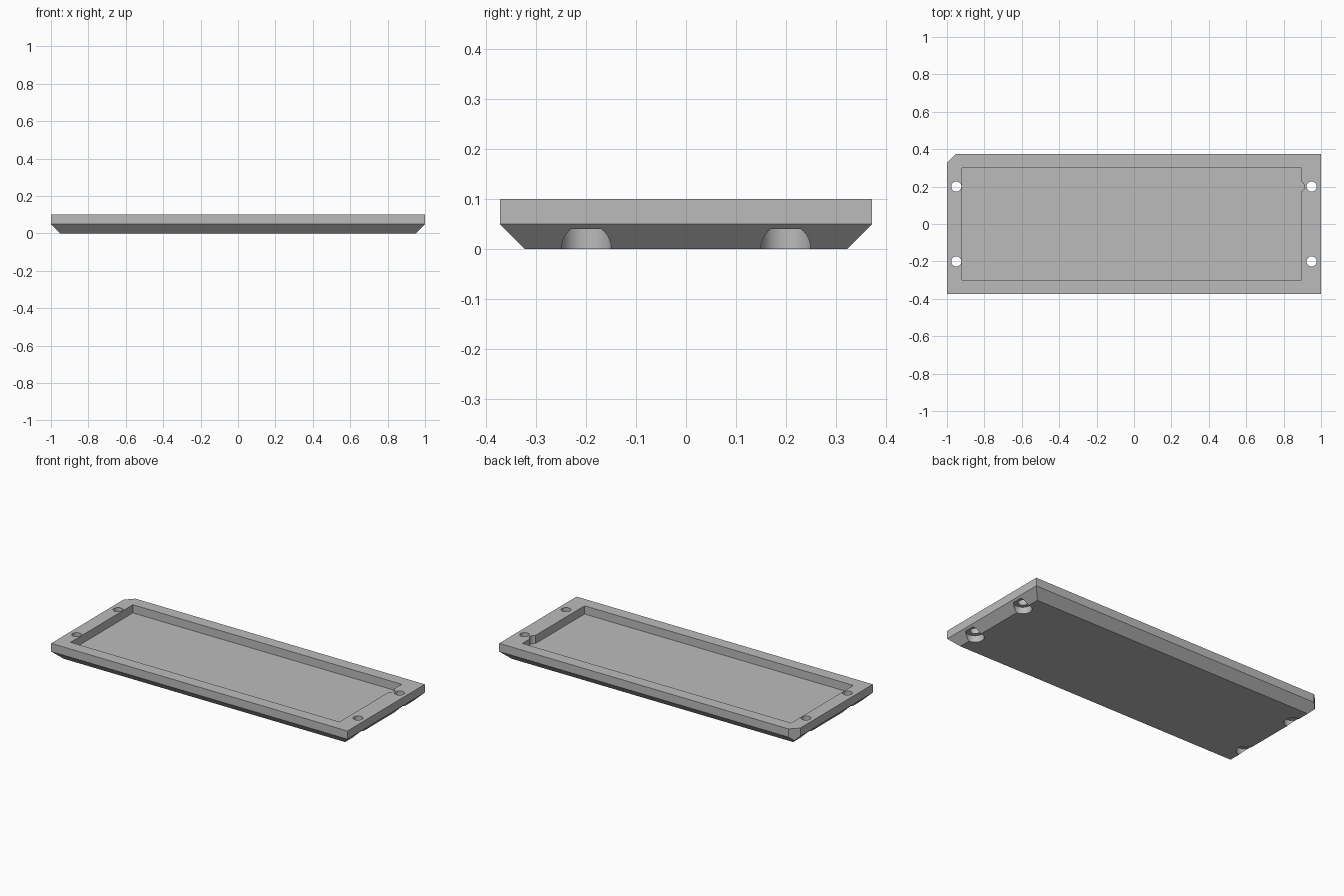
import bpy, bmesh, math

cube = bpy.data.objects.get("Cube")
if cube:
    bpy.data.objects.remove(cube, do_unlink=True)

HALF_X, HALF_Y, HEIGHT, SLOPE = 1.0, 0.373, 0.1, 0.05

grey = bpy.data.materials.new("light_grey")
grey.use_nodes = True
grey.diffuse_color = (0.5, 0.5, 0.5, 1)
grey.node_tree.nodes["Principled BSDF"].inputs["Base Color"].default_value = (0.5, 0.5, 0.5, 1)


def rectangle(x0, x1, y0, y1):
    return [(x0, y0), (x1, y0), (x1, y1), (x0, y1)]


def circle(x, y, radius, sides=32):
    angles = [2 * math.pi * i / sides for i in range(sides)]
    return [(x + radius * math.cos(a), y + radius * math.sin(a)) for a in angles]


def loft(name, sections):
    """Solid through matching horizontal outlines given as (z, points)."""
    bm = bmesh.new()
    rings = [[bm.verts.new((x, y, z)) for x, y in pts] for z, pts in sections]
    bm.faces.new(rings[0][::-1])
    bm.faces.new(rings[-1])
    for low, high in zip(rings, rings[1:]):
        for i in range(len(low)):
            j = (i + 1) % len(low)
            bm.faces.new((low[i], low[j], high[j], high[i]))
    mesh = bpy.data.meshes.new(name)
    bm.to_mesh(mesh)
    bm.free()
    obj = bpy.data.objects.new(name, mesh)
    bpy.context.collection.objects.link(obj)
    return obj


def prism(name, points, z0, z1):
    return loft(name, [(z0, points), (z1, points)])


def inset_outline(d):
    return rectangle(-HALF_X + d, HALF_X - d, -HALF_Y + d, HALF_Y - d)


# Tray body with a sloped underside
tray = loft("tray", [(0, inset_outline(SLOPE)), (SLOPE, inset_outline(0)), (HEIGHT, inset_outline(0))])
tray.data.materials.append(grey)

# Pocket, its round relief, and the clipped back corner
cutters = [
    prism("pocket_cutter", rectangle(-0.92, 0.895, -0.3, 0.3), 0.05, 0.2),
    prism("relief_cutter", circle(0.885, 0.2, 0.027), 0.05, 0.2),
    prism("corner_cutter", [(-1.1, 0.226), (-0.853, 0.473), (-1.1, 0.473)], -0.1, 0.2),
]

# Screw holes with wide recesses underneath
for x in (-0.95, 0.95):
    for y in (-0.2, 0.2):
        cutters.append(prism("hole_cutter", circle(x, y, 0.027), -0.1, 0.2))
        cutters.append(prism("recess_cutter", circle(x, y, 0.05), -0.1, 0.04))

for cutter in cutters:
    cutter.hide_render = True
    cut = tray.modifiers.new(cutter.name, "BOOLEAN")
    cut.operation = "DIFFERENCE"
    cut.solver = "EXACT"
    cut.object = cutter

# Bake the cuts and drop the cutters
bpy.context.view_layer.update()
evaluated = tray.evaluated_get(bpy.context.evaluated_depsgraph_get())
finished = bpy.data.meshes.new_from_object(evaluated)
tray.modifiers.clear()
tray.data = finished
tray.data.name = "tray"
for cutter in cutters:
    bpy.data.objects.remove(cutter, do_unlink=True)

bpy.ops.object.select_all(action="DESELECT")
tray.select_set(True)
bpy.context.view_layer.objects.active = tray
bpy.ops.object.shade_smooth_by_angle(angle=math.radians(30))
